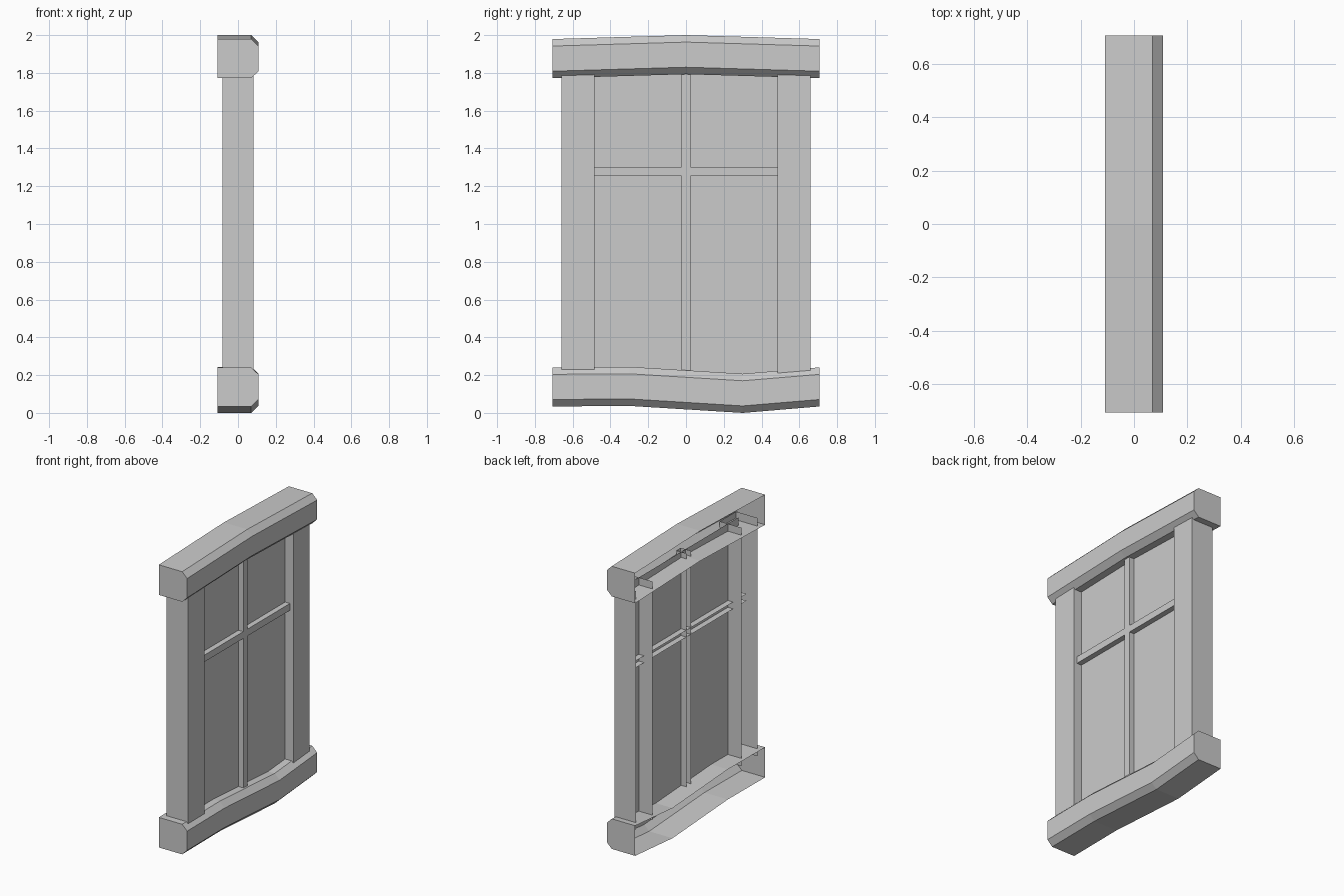
import bpy, bmesh

if "Cube" in bpy.data.objects:
    bpy.data.objects.remove(bpy.data.objects["Cube"])


def make_object(name, verts, faces):
    mesh = bpy.data.meshes.new(name)
    mesh.from_pydata(verts, [], faces)
    mesh.update()
    obj = bpy.data.objects.new(name, mesh)
    bpy.context.collection.objects.link(obj)
    return obj


def beam(name, stations):
    """Chamfered profile swept along y, open at the wall side, capped ends."""
    profile = [(-0.108, 0), (0.07, 0), (0.108, 0.037),
               (0.108, 0.17), (0.07, 0.207), (-0.108, 0.207)]
    n = len(profile)
    verts = [(x, y, base + h) for y, base in stations for x, h in profile]
    faces = []
    for s in range(len(stations) - 1):
        for i in range(n - 1):
            a = s * n + i
            faces.append((a, a + n, a + n + 1, a + 1)[::-1])
    last = (len(stations) - 1) * n
    faces.append(tuple(range(n)))
    faces.append(tuple(range(last + n - 1, last - 1, -1)))
    return make_object(name, verts, faces)


def channel(name, x, y, z, axis):
    """U-shaped strip: front and two sides, open at the back and both ends."""
    (x0, x1), (y0, y1), (z0, z1) = x, y, z
    if axis == 'z':
        path = [(x0, y0), (x1, y0), (x1, y1), (x0, y1)]
        verts = [(px, py, h) for h in (z0, z1) for px, py in path]
    else:
        path = [(x0, z1), (x1, z1), (x1, z0), (x0, z0)]
        verts = [(px, h, pz) for h in (y0, y1) for px, pz in path]
    faces = [(i, i + 1, i + 5, i + 4) for i in range(3)]
    return make_object(name, verts, faces)


# Lintel with a gentle peak, and a sagging sill
beam("lintel", [(-0.707, 1.772), (0, 1.793), (0.707, 1.772)])
beam("sill", [(-0.707, 0.034), (-0.3, 0.037), (0.3, 0.0), (0.707, 0.034)])

# Side posts, ends tucked into the beams
for name, y in (("left_post", (-0.66, -0.484)), ("right_post", (0.484, 0.66))):
    channel(name, (-0.082, 0.082), y, (0.19, 1.83), 'z')

# Glazing bars standing out on both sides of the pane
channel("vertical_bar", (-0.02, 0.057), (-0.024, 0.024), (0.19, 1.83), 'z')
channel("horizontal_bar", (-0.02, 0.057), (-0.63, 0.63), (1.255, 1.302), 'y')

# Glass pane
make_object("pane", [(0.02, -0.6, 0.19), (0.02, 0.6, 0.19),
                     (0.02, 0.6, 1.83), (0.02, -0.6, 1.83)], [(0, 1, 2, 3)])
